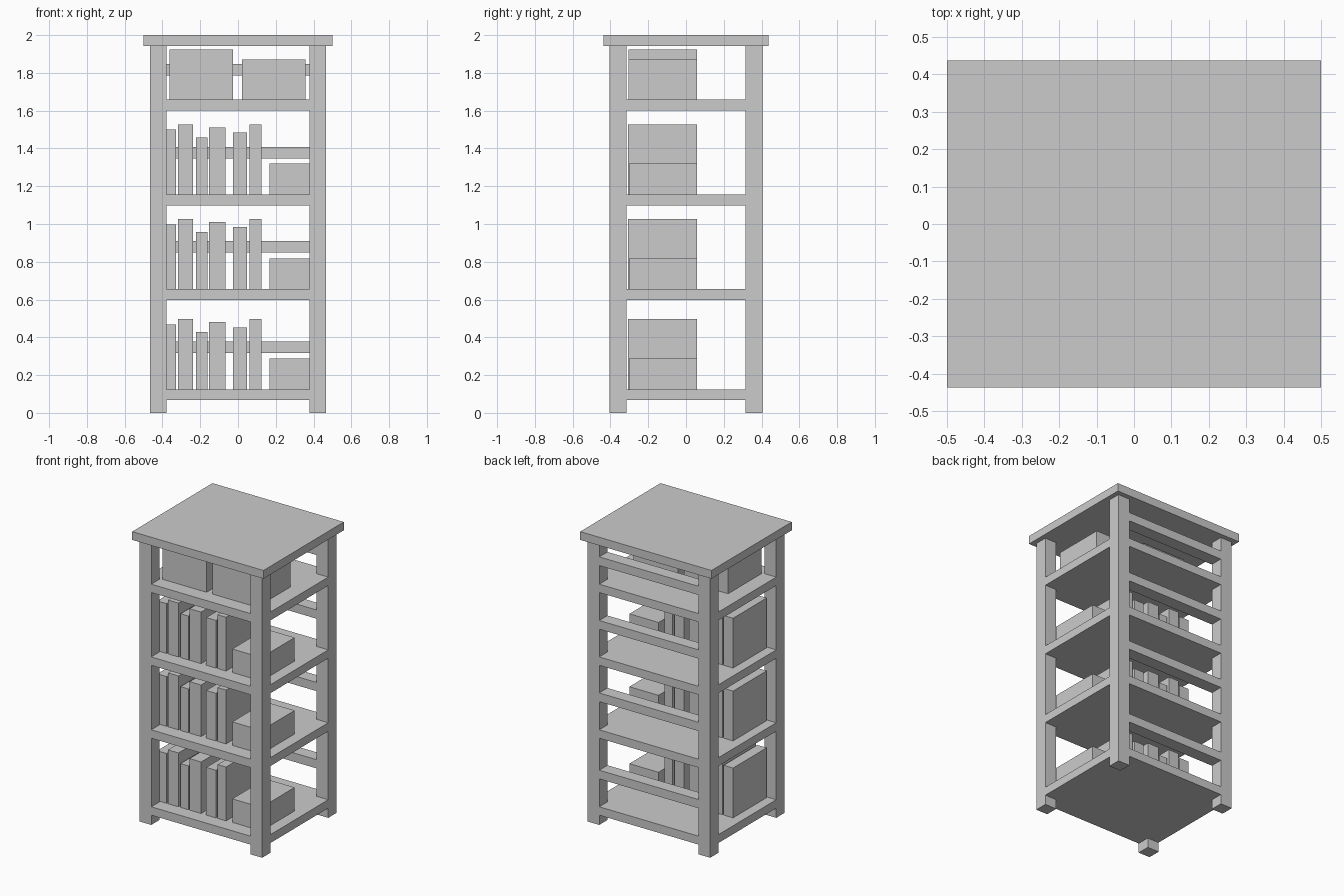
import bpy, bmesh

if "Cube" in bpy.data.objects:
    bpy.data.objects.remove(bpy.data.objects["Cube"])

def box(name, x0, x1, y0, y1, z0, z1):
    prism(name, [(x0, y0), (x1, y0), (x1, y1), (x0, y1)], z0, z1)

def prism(name, outline, z0, z1):
    bm = bmesh.new()
    face = bm.faces.new([bm.verts.new((x, y, z0)) for x, y in outline])
    ext = bmesh.ops.extrude_face_region(bm, geom=[face])
    top = [v for v in ext["geom"] if isinstance(v, bmesh.types.BMVert)]
    bmesh.ops.translate(bm, verts=top, vec=(0, 0, z1 - z0))
    bmesh.ops.recalc_face_normals(bm, faces=bm.faces[:])
    mesh = bpy.data.meshes.new(name)
    bm.to_mesh(mesh)
    bm.free()
    bpy.context.collection.objects.link(bpy.data.objects.new(name, mesh))

OX, OY = 0.467, 0.404   # outer faces of the posts
IX, IY = 0.378, 0.315   # inner faces of the posts
TOP = 1.943

# Top board
box("top_board", -0.5, 0.5, -0.437, 0.437, TOP, 2.0)

# Corner posts
for sx in (-1, 1):
    for sy in (-1, 1):
        xs, ys = sorted((sx * IX, sx * OX)), sorted((sy * IY, sy * OY))
        box("corner_post", *xs, *ys, 0, TOP)

# Shelves, notched around the posts and flush with their outer faces
notched = [(-IX, -OY), (IX, -OY), (IX, -IY), (OX, -IY), (OX, IY), (IX, IY),
           (IX, OY), (-IX, OY), (-IX, IY), (-OX, IY), (-OX, -IY), (-IX, -IY)]
shelf_tops = (0.125, 0.655, 1.157, 1.658)
for z in shelf_tops:
    prism("shelf", notched, z - 0.058, z)

# Back rails
for z in (0.317, 0.849, 1.348, 1.786):
    box("back_rail", -IX, IX, IY, OY, z, z + 0.06)

# Books and a low box on the three lower shelves: x start, x end, height
books = [(-0.40, -0.328, 0.343), (-0.318, -0.238, 0.371), (-0.223, -0.162, 0.302),
         (-0.154, -0.066, 0.355), (-0.027, 0.047, 0.328), (0.06, 0.124, 0.371)]
for z in shelf_tops[:3]:
    for x0, x1, h in books:
        box("book", x0, x1, -0.307, 0.059, z, z + h)
    box("low_box", 0.168, 0.39, -0.302, 0.059, z, z + 0.162)

# Storage boxes on the upper shelf
z = shelf_tops[3]
box("storage_box_left", -0.362, -0.026, -0.304, 0.059, z, 1.925)
box("storage_box_right", 0.02, 0.357, -0.304, 0.059, z, 1.872)
